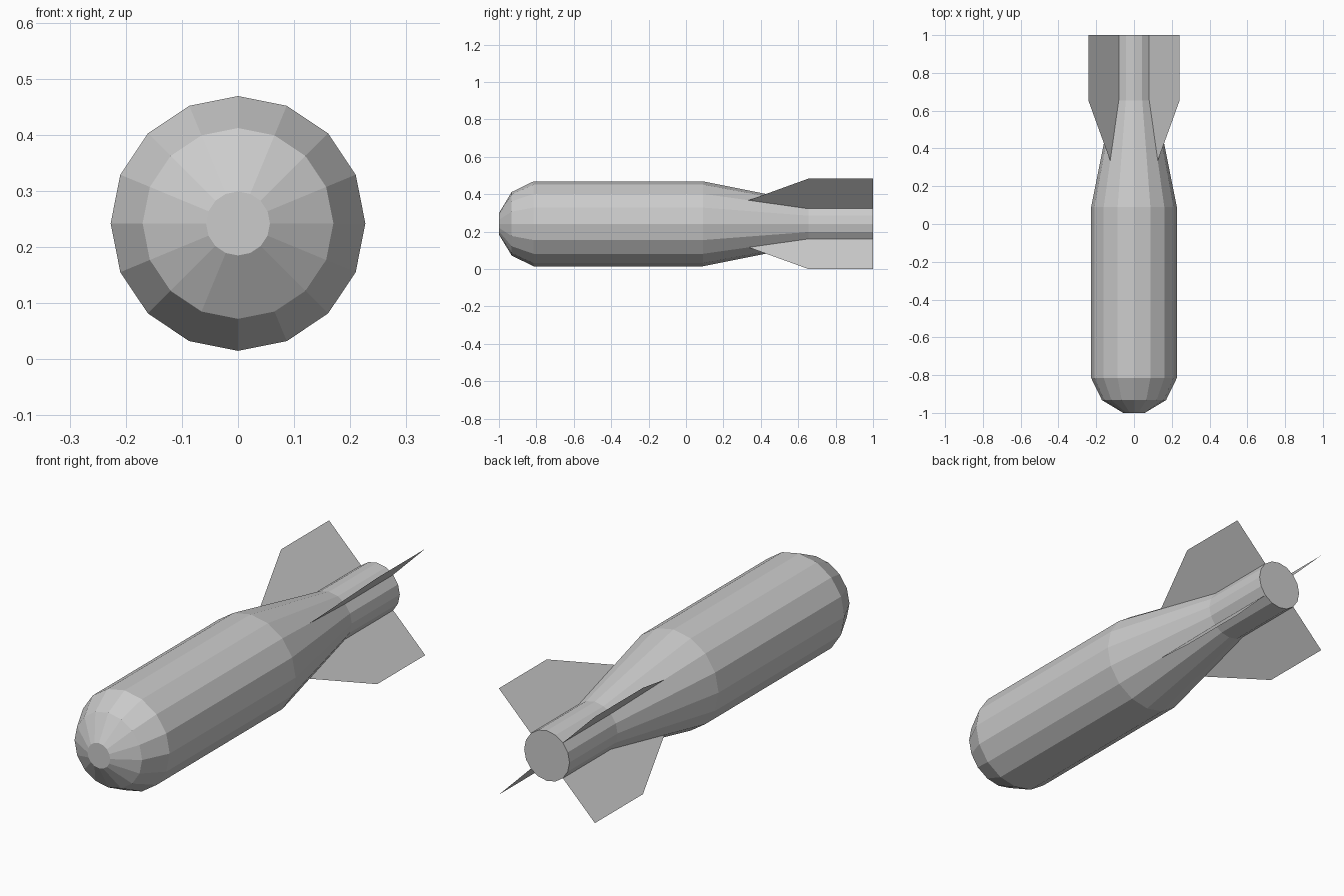
import bpy, bmesh
from math import cos, sin, pi, radians

if "Cube" in bpy.data.objects:
    bpy.data.objects.remove(bpy.data.objects["Cube"])

SIDES = 16
AXIS_Z = 0.242


def make_object(name, bm):
    mesh = bpy.data.meshes.new(name)
    bm.to_mesh(mesh)
    bm.free()
    obj = bpy.data.objects.new(name, mesh)
    obj.location.z = AXIS_Z
    bpy.context.collection.objects.link(obj)
    return obj


# Body: lathed profile of (y, radius) along the y axis, capped at both ends
profile = [(-1, 0.057), (-0.932, 0.17), (-0.815, 0.227),
           (0.09, 0.227), (0.655, 0.114), (1, 0.114)]
bm = bmesh.new()
rings = [[bm.verts.new((r * cos(2 * pi * i / SIDES), y, r * sin(2 * pi * i / SIDES)))
          for i in range(SIDES)] for y, r in profile]
for a, b in zip(rings, rings[1:]):
    for i in range(SIDES):
        j = (i + 1) % SIDES
        bm.faces.new((a[i], a[j], b[j], b[i]))
bm.faces.new(rings[0])
bm.faces.new(rings[-1])
bmesh.ops.recalc_face_normals(bm, faces=bm.faces)
make_object("body", bm)

# Tail fins: paper-thin sheets on the diagonals, following the body taper
fin_outline = [(0.335, 0.178), (0.655, 0.114), (1, 0.114), (1, 0.342), (0.655, 0.342)]
for n in range(4):
    angle = radians(45 + 90 * n)
    bm = bmesh.new()
    bm.faces.new([bm.verts.new((r * cos(angle), y, r * sin(angle)))
                  for y, r in fin_outline])
    make_object(f"tail_fin_{n + 1}", bm)
